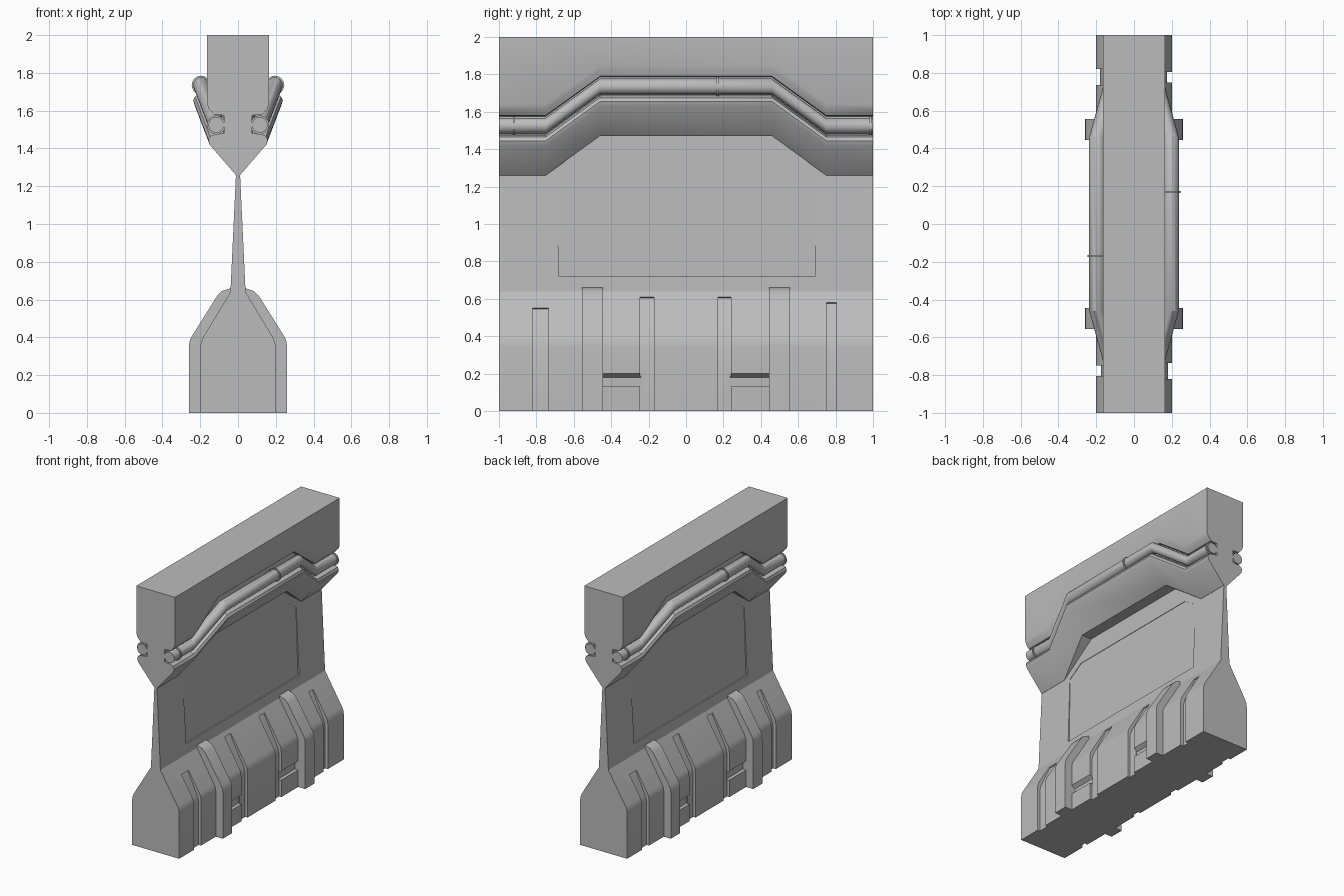
import bpy
import bmesh
from math import cos, sin, pi
from mathutils import Matrix

cube = bpy.data.objects.get("Cube")
if cube:
    bpy.data.objects.remove(cube)

grey = bpy.data.materials.new("plain grey")
grey.use_nodes = True
grey.diffuse_color = (0.5, 0.5, 0.5, 1)
grey.node_tree.nodes["Principled BSDF"].inputs["Base Color"].default_value = (0.5, 0.5, 0.5, 1)


def loft(name, sections, closed=True):
    """Skin through point loops, then add a copy turned half way round z."""
    bm = bmesh.new()
    loops = [[bm.verts.new(p) for p in s] for s in sections]
    n = len(loops[0])
    for a, b in zip(loops, loops[1:]):
        for i in range(n if closed else n - 1):
            j = (i + 1) % n
            bm.faces.new((a[i], a[j], b[j], b[i]))
    bm.faces.new(loops[0])
    bm.faces.new(loops[-1])
    dup = bmesh.ops.duplicate(bm, geom=bm.verts[:] + bm.edges[:] + bm.faces[:])
    turned = [v for v in dup["geom"] if isinstance(v, bmesh.types.BMVert)]
    bmesh.ops.rotate(bm, verts=turned, cent=(0, 0, 0), matrix=Matrix.Rotation(pi, 3, 'Z'))
    bmesh.ops.remove_doubles(bm, verts=bm.verts, dist=0.0001)
    bmesh.ops.recalc_face_normals(bm, faces=bm.faces)
    mesh = bpy.data.meshes.new(name)
    bm.to_mesh(mesh)
    bm.free()
    mesh.materials.append(grey)
    ob = bpy.data.objects.new(name, mesh)
    bpy.context.collection.objects.link(ob)
    return ob


def prism(name, profile, y0, y1, closed=True):
    return loft(name, [[(x, y, z) for x, z in profile] for y in (y0, y1)], closed)


def activate(ob):
    bpy.ops.object.select_all(action='DESELECT')
    ob.select_set(True)
    bpy.context.view_layer.objects.active = ob


def cut(ob, cutter):
    cutter.hide_render = True
    mod = ob.modifiers.new("cut", 'BOOLEAN')
    mod.operation = 'DIFFERENCE'
    mod.solver = 'EXACT'
    mod.object = cutter
    activate(ob)
    bpy.ops.object.modifier_apply(modifier=mod.name)
    bpy.data.objects.remove(cutter)


def rise(y):
    """0 at the low ends of the ledge, 1 along its raised middle."""
    return min(1, max(0, (0.75 - abs(y)) / 0.29))


parts = []
bends = [-1, -0.75, -0.46, 0.46, 0.75, 1]

# Top block with the bent ledge: x, z, sideways shift, upward shift
top = [(0, 2, 0, 0), (0.165, 2, 0, 0), (0.165, 1.64, 0, 1), (0.155, 1.61, 0, 1),
       (0.13, 1.58, 0.3, 1), (0.075, 1.575, 0.7, 1), (0.075, 1.48, 0.8, 1),
       (0.125, 1.475, 1, 1), (0.148, 1.465, 1, 1), (0.157, 1.445, 1, 1),
       (0.15, 1.42, 1, 1), (0.012, 1.26, 1, 1), (0, 1.26, 0, 1)]
parts.append(loft("top_block", [[(x + 0.08 * sx * rise(y), y, z + 0.21 * sz * rise(y))
                                 for x, z, sx, sz in top] for y in bends], closed=False))


# Pipe in the channel, with collars
def circle(y, r):
    t = rise(y)
    return [(0.115 + 0.08 * t + r * cos(a * pi / 8), y, 1.525 + 0.21 * t + r * sin(a * pi / 8))
            for a in range(16)]


parts.append(loft("pipe", [circle(y, 0.042) for y in bends]))
for i, y in enumerate((-0.92, 0.17, 0.985)):
    parts.append(loft(f"pipe_collar_{i + 1}", [circle(y - 0.006, 0.05), circle(y + 0.006, 0.05)]))

# Thin tapered wall with a recessed panel on each side
wall = prism("wall", [(0, 1.5), (0.006, 1.5), (0.011, 1.26), (0.041, 0.62), (0, 0.62)], -1, 1, False)
outline = [(-0.68, 0.72), (0.69, 0.72), (0.69, 1.24), (0.57, 1.32), (-0.57, 1.32), (-0.69, 1.24)]
inner = [(0.026 - 0.033 * (z - 0.72), y, z) for y, z in outline]
cut(wall, loft("panel_cutter", [inner, [(0.1, y, z) for y, z in outline]]))
parts.append(wall)

# Heavy foot with vertical grooves and short slots
foot = prism("foot", [(0, 0.64), (0.04, 0.64), (0.185, 0.4), (0.196, 0.375), (0.2, 0.345),
                      (0.2, 0), (0, 0)], -1, 1, False)
for y0, y1, d, zt in ((-0.82, -0.735, 0.02, 0.55), (0.75, 0.805, 0.025, 0.58),
                      (-0.245, -0.17, 0.02, 0.61), (0.17, 0.24, 0.02, 0.61)):
    xt = 0.185 - 0.604 * (zt - 0.4)
    groove = [(0.2 - d, -0.1), (0.2 - d, 0.335), (0.185 - d, 0.385), (xt - 0.008, zt - 0.005),
              (xt, zt), (0.3, zt), (0.3, -0.1)]
    cut(foot, prism("groove_cutter", groove, y0, y1))
slot = [(0.3, 0.13), (0.172, 0.13), (0.172, 0.178), (0.2, 0.2), (0.3, 0.2)]
for y0, y1 in ((-0.46, -0.24), (0.235, 0.46)):
    cut(foot, prism("slot_cutter", slot, y0, y1))
parts.append(foot)

# Raised ribs over the foot
rib = [(0, 0.66), (0.04, 0.66), (0.085, 0.645), (0.11, 0.62), (0.245, 0.405), (0.256, 0.38),
       (0.26, 0.35), (0.26, 0), (0, 0)]
for name, y in (("rear_rib", 0.5), ("front_rib", -0.5)):
    parts.append(prism(name, rib, y - 0.055, y + 0.055, False))

for ob in parts:
    activate(ob)
    bpy.ops.object.shade_smooth_by_angle(angle=0.6)
